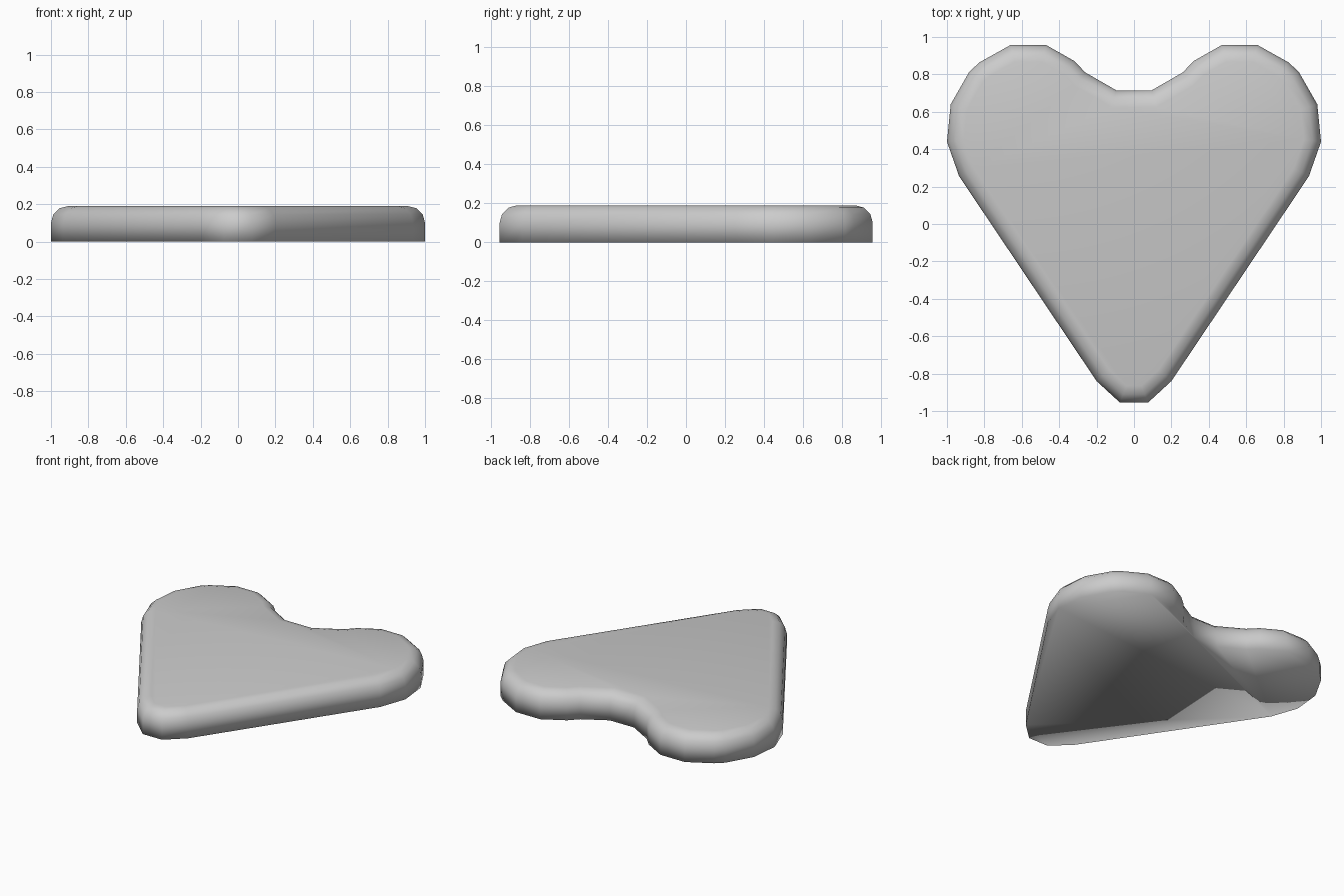
import bpy, bmesh

if "Cube" in bpy.data.objects:
    bpy.data.objects.remove(bpy.data.objects["Cube"])

HEIGHT, ROUND = 0.19, 0.09

# Right half of the heart outline, from the tip up to the notch
half = [(0.075, -0.955), (0.20, -0.84), (0.935, 0.255), (1.0, 0.44),
        (0.98, 0.64), (0.88, 0.815), (0.825, 0.865), (0.66, 0.957),
        (0.47, 0.957), (0.32, 0.872), (0.26, 0.81), (0.095, 0.715)]
outline = half + [(-x, y) for x, y in reversed(half)]

# Flat slab: base outline extruded upward
bm = bmesh.new()
base = bm.faces.new([bm.verts.new((x, y, 0)) for x, y in outline])
top = bmesh.ops.extrude_face_region(bm, geom=[base], use_keep_orig=True)
top_verts = [g for g in top["geom"] if isinstance(g, bmesh.types.BMVert)]
bmesh.ops.translate(bm, verts=top_verts, vec=(0, 0, HEIGHT))
bmesh.ops.recalc_face_normals(bm, faces=bm.faces)

# Rounded upper rim
rim = [e for e in bm.edges if all(v.co.z > HEIGHT / 2 for v in e.verts)]
bmesh.ops.bevel(bm, geom=rim, offset=ROUND, segments=3, profile=0.5,
                affect='EDGES', clamp_overlap=False)
for f in bm.faces:
    f.smooth = True

mesh = bpy.data.meshes.new("heart_slab")
bm.to_mesh(mesh)
bm.free()
heart = bpy.data.objects.new("heart_slab", mesh)
bpy.context.collection.objects.link(heart)
